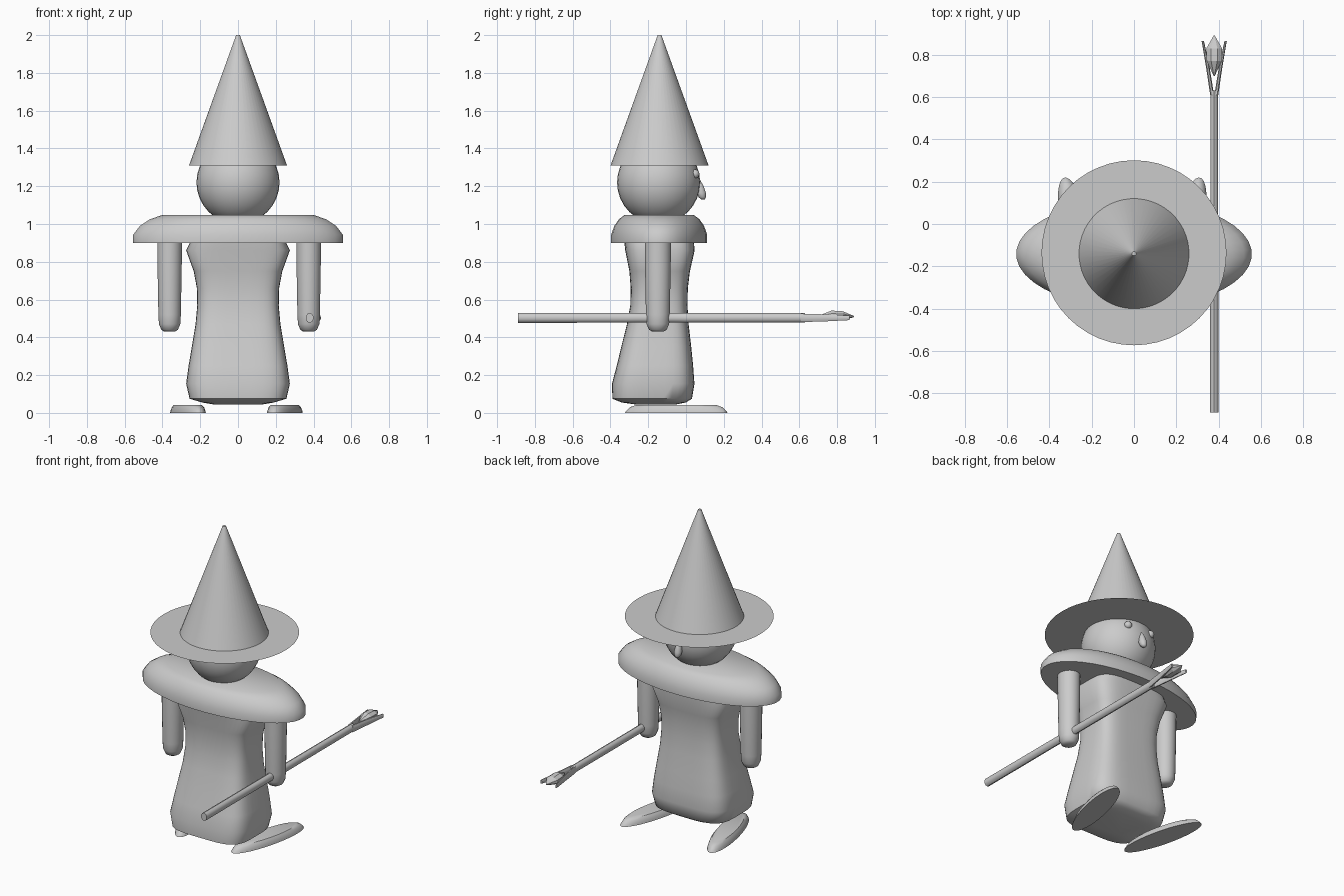
import bpy, bmesh
from math import sin, cos, pi, radians
from mathutils import Matrix

if "Cube" in bpy.data.objects:
    bpy.data.objects.remove(bpy.data.objects["Cube"])

CY = -0.14  # depth of the figure's vertical axis


def finish(obj, angle=40):
    bpy.ops.object.select_all(action='DESELECT')
    obj.select_set(True)
    bpy.context.view_layer.objects.active = obj
    bpy.ops.object.shade_smooth_by_angle(angle=radians(angle))


def loft(name, rings, n=32, power=2, along_y=False, caps=(True, True), angle=40, matrix=None):
    """Skin elliptical rings (centre x, y, z, radius 1, radius 2); power above 2 squares them off."""
    bm = bmesh.new()
    rows = []
    for cx, cy, cz, ra, rb in rings:
        row = []
        for i in range(n):
            t = 2 * pi * (i + 0.5) / n
            c, s = cos(t), sin(t)
            a = ra * abs(c) ** (2 / power) * (1 if c > 0 else -1)
            b = rb * abs(s) ** (2 / power) * (1 if s > 0 else -1)
            row.append(bm.verts.new((cx + a, cy, cz + b) if along_y else (cx + a, cy + b, cz)))
        rows.append(row)
    for r0, r1 in zip(rows, rows[1:]):
        for i in range(n):
            j = (i + 1) % n
            bm.faces.new((r0[i], r0[j], r1[j], r1[i]))
    for row, cap in ((rows[0], caps[0]), (rows[-1], caps[1])):
        if cap:
            bm.faces.new(row)
    if matrix:
        bm.transform(matrix)
    bmesh.ops.recalc_face_normals(bm, faces=bm.faces)
    mesh = bpy.data.meshes.new(name)
    bm.to_mesh(mesh)
    bm.free()
    obj = bpy.data.objects.new(name, mesh)
    bpy.context.collection.objects.link(obj)
    finish(obj, angle)
    return obj


def ball(name, loc, r, seg=32):
    bpy.ops.mesh.primitive_uv_sphere_add(radius=r, location=loc, segments=seg, ring_count=seg // 2)
    bpy.context.object.name = name
    finish(bpy.context.object)


# Pointed hat with a paper-thin brim
loft("hat_cone", [(0, CY, 1.31, 0.26, 0.26), (0, CY, 2.0, 0.01, 0.01)], n=48, caps=(False, True))
bpy.ops.mesh.primitive_circle_add(vertices=48, radius=0.437, fill_type='NGON', location=(0, -0.136, 1.31))
bpy.context.object.name = "hat_brim"

# Head, eyes and drooping nose
ball("head", (0, -0.145, 1.22), 0.22)
for side, label in ((-1, "left"), (1, "right")):
    ball(f"{label}_eye", (side * 0.085, 0.047, 1.265), 0.024, 16)
loft("nose", [(0, 0.09, 1.13, 0.01, 0.01), (0, 0.086, 1.142, 0.02, 0.02),
              (0, 0.08, 1.165, 0.024, 0.026), (0, 0.072, 1.20, 0.018, 0.022),
              (0, 0.062, 1.235, 0.009, 0.012), (0, 0.058, 1.25, 0.003, 0.004)], n=16, angle=70)

# Shoulder cape: flat underside, rounded rim
loft("shoulder_cape", [(0, CY - 0.002, z, 0.557 * k, 0.255 * k) for k, z in
                       ((1, 0.90), (1, 0.943), (0.935, 0.99), (0.84, 1.025), (0.72, 1.048))], n=40)

# Waisted robe with rounded-square sections: height, half width, back, front
robe = [(0.045, 0.13, -0.27, -0.05), (0.055, 0.19, -0.34, 0.00), (0.075, 0.257, -0.39, 0.032),
        (0.155, 0.275, -0.392, 0.045), (0.25, 0.262, -0.367, 0.038), (0.35, 0.245, -0.343, 0.028),
        (0.47, 0.225, -0.313, 0.014), (0.57, 0.216, -0.295, 0.008), (0.66, 0.218, -0.293, 0.01),
        (0.75, 0.235, -0.30, 0.021), (0.86, 0.275, -0.322, 0.046), (0.93, 0.24, -0.33, 0.04)]
loft("robe", [(0, (a + b) / 2, z, w, (b - a) / 2) for z, w, a, b in robe], n=40, power=4, angle=60)

# Arms and splayed feet
for label, ax, fx, side in (("left", -0.362, -0.265, 1), ("right", 0.374, 0.248, -1)):
    loft(f"{label}_arm", [(ax, -0.149, z, r, r * 1.06) for z, r in
                          ((0.43, 0.028), (0.44, 0.044), (0.47, 0.057), (0.52, 0.06),
                           (0.80, 0.065), (0.95, 0.066))], n=24, angle=60)
    turn = Matrix.Translation((fx, -0.052, 0)) @ Matrix.Rotation(side * radians(13.3), 4, 'Z')
    loft(f"{label}_foot", [(0, 0, z, 0.072 * k, 0.279 * k) for k, z in
                           ((1, 0), (0.97, 0.012), (0.9, 0.03), (0.78, 0.042))], matrix=turn)

# Staff with two prongs holding a cut crystal
SX, SZ = 0.379, 0.503
loft("staff", [(SX, -0.89, SZ, 0.021, 0.026), (SX, 0.63, SZ, 0.019, 0.025)], n=10, along_y=True)
for side, label in ((-1, "left"), (1, "right")):
    loft(f"staff_{label}_prong", [(SX + side * 0.01, 0.61, SZ, 0.01, 0.024),
                                  (SX + side * 0.03, 0.74, SZ, 0.009, 0.02),
                                  (SX + side * 0.054, 0.865, SZ, 0.006, 0.013)], n=8, along_y=True)
loft("crystal", [(SX, 0.70, 0.51, 0.003, 0.003), (SX, 0.77, 0.514, 0.038, 0.03),
                 (SX, 0.83, 0.514, 0.04, 0.026), (SX, 0.89, 0.51, 0.003, 0.003)],
     n=8, along_y=True, angle=15)
